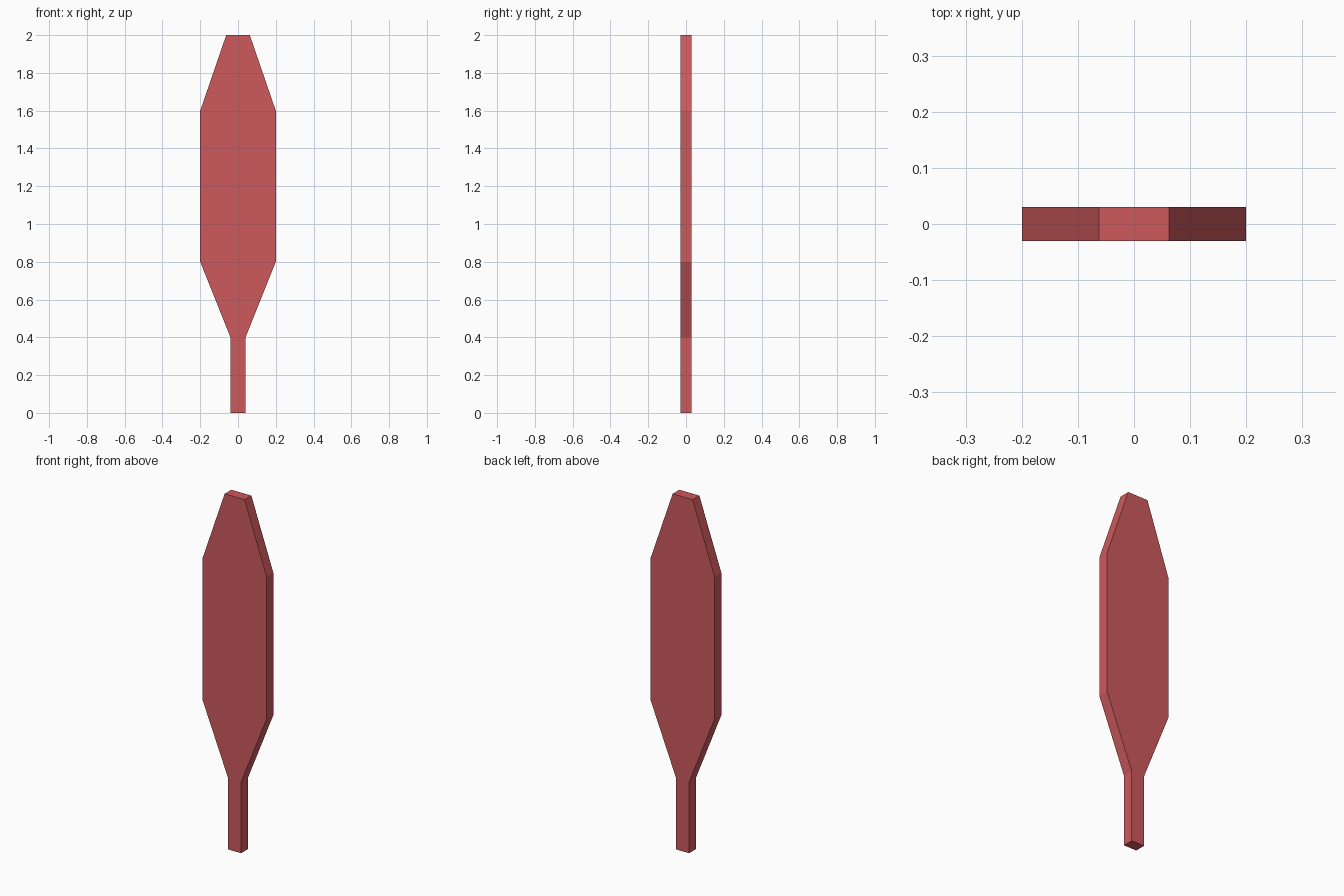
import bpy, bmesh

if "Cube" in bpy.data.objects:
    bpy.data.objects.remove(bpy.data.objects["Cube"])

HALF_THICKNESS = 0.03

# Right-hand outline of the paddle, bottom to top: handle, flare, blade, tapered tip
half = [(0.04, 0.0), (0.04, 0.4), (0.2, 0.8), (0.2, 1.6), (0.0625, 2.0)]
outline = half + [(-x, z) for x, z in reversed(half)]

# Flat paddle extruded from the outline
bm = bmesh.new()
face = bm.faces.new([bm.verts.new((x, -HALF_THICKNESS, z)) for x, z in outline])
extruded = bmesh.ops.extrude_face_region(bm, geom=[face], use_keep_orig=True)
verts = [g for g in extruded["geom"] if isinstance(g, bmesh.types.BMVert)]
bmesh.ops.translate(bm, verts=verts, vec=(0, 2 * HALF_THICKNESS, 0))
bmesh.ops.recalc_face_normals(bm, faces=bm.faces)

mesh = bpy.data.meshes.new("paddle")
bm.to_mesh(mesh)
bm.free()
paddle = bpy.data.objects.new("paddle", mesh)
bpy.context.collection.objects.link(paddle)

# Red finish
red = bpy.data.materials.new("red")
red.diffuse_color = (0.61, 0.10, 0.107, 1.0)
red.use_nodes = True
red.node_tree.nodes["Principled BSDF"].inputs["Base Color"].default_value = red.diffuse_color
mesh.materials.append(red)
